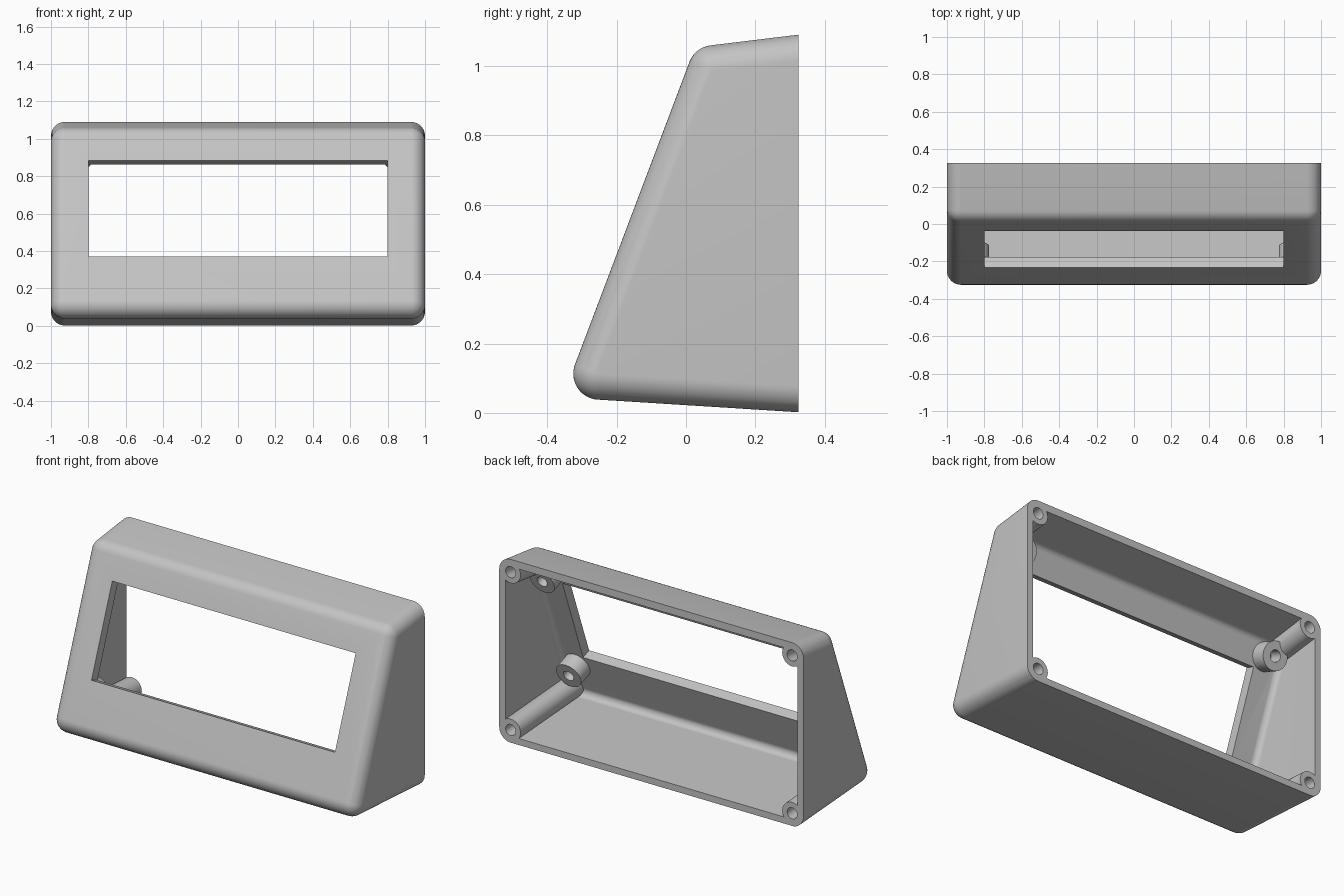
import bpy, bmesh
from math import radians
from mathutils import Matrix, Vector

cube = bpy.data.objects.get("Cube")
if cube:
    bpy.data.objects.remove(cube, do_unlink=True)

grey = bpy.data.materials.new("grey plastic")
grey.use_nodes = True
grey.diffuse_color = (0.55, 0.55, 0.55, 1)
grey.node_tree.nodes["Principled BSDF"].inputs["Base Color"].default_value = (0.55, 0.55, 0.55, 1)

SIDE = 0.925                              # x of the rounded edges' axes
BACK = 0.325                              # plane of the open back
R, WALL, FRONT_WALL = 0.075, 0.04, 0.06
# Axes of the rounded edges in (y, z): front end, then a point behind the back
LOWER = (Vector((-0.25, 0.113)), Vector((0.45, 0.069)))
UPPER = (Vector((0.08, 0.985)), Vector((0.45, 1.03)))
# Sloped front frame: x across, y into the case, z up the slope
PANEL = Matrix.Translation((0, -0.135, 0.6275)) @ Matrix.Rotation(radians(-20.8), 4, 'X')


def finish(bm, name):
    bmesh.ops.recalc_face_normals(bm, faces=bm.faces)
    mesh = bpy.data.meshes.new(name)
    bm.to_mesh(mesh)
    bm.free()
    mesh.materials.append(grey)
    ob = bpy.data.objects.new(name, mesh)
    bpy.context.collection.objects.link(ob)
    return ob


def rounded_block(name, radius, inset):
    """Convex hull of spheres on the edge axes, the front ones moved inwards."""
    bm = bmesh.new()
    shift = PANEL.to_3x3() @ Vector((0, inset, 0))
    for front, back in (LOWER, UPPER):
        for x in (-SIDE, SIDE):
            for spot in (Vector((x, *front)) + shift, Vector((x, *back))):
                bmesh.ops.create_uvsphere(bm, u_segments=40, v_segments=24, radius=radius,
                                          matrix=Matrix.Translation(spot))
    # Keep only the points, then wrap them
    bmesh.ops.delete(bm, geom=bm.edges[:], context='EDGES_FACES')
    bmesh.ops.convex_hull(bm, input=bm.verts[:])
    bmesh.ops.delete(bm, geom=[v for v in bm.verts if not v.link_faces], context='VERTS')
    bmesh.ops.dissolve_limit(bm, angle_limit=radians(0.5), verts=bm.verts[:], edges=bm.edges[:])
    return finish(bm, name)


def box(name, size, matrix):
    bm = bmesh.new()
    bmesh.ops.create_cube(bm, size=1, matrix=matrix @ Matrix.Diagonal((*size, 1)))
    return finish(bm, name)


def rod(name, start, end, radius):
    bm = bmesh.new()
    axis = end - start
    turn = axis.to_track_quat('Z', 'Y').to_matrix().to_4x4()
    bmesh.ops.create_cone(bm, cap_ends=True, segments=32, radius1=radius, radius2=radius,
                          depth=axis.length, matrix=Matrix.Translation((start + end) / 2) @ turn)
    return finish(bm, name)


def combine(body, tool, operation):
    mod = body.modifiers.new("combine", 'BOOLEAN')
    mod.operation = operation
    mod.solver = 'EXACT'
    mod.object = tool
    bpy.context.view_layer.objects.active = body
    bpy.ops.object.modifier_apply(modifier=mod.name)
    bpy.data.objects.remove(tool, do_unlink=True)


# Hollow wedge case with a window through the sloped front
case = rounded_block("sloped_case", R, 0)
combine(case, rounded_block("cavity", R - WALL, FRONT_WALL - WALL), 'DIFFERENCE')
combine(case, box("window", (1.6, 0.3, 0.55), PANEL), 'DIFFERENCE')

holes = []
for x in (-1, 1):
    # Corner screw posts running along the rounded edges
    for front, back in (LOWER, UPPER):
        a, b = Vector((x * SIDE, *front)), Vector((x * SIDE, *back))
        along = (b - a).normalized()
        combine(case, rod("corner_post", a - along * 0.02, b, 0.065), 'UNION')
        holes.append((b - along * 0.28, b + along * 0.2, 0.033))
    # Short bosses behind the front, above and below the window
    for up in (-0.35, 0.35):
        spot = lambda depth: PANEL @ Vector((x * 0.855, depth, up))
        combine(case, rod("screen_boss", spot(0.03), spot(0.15), 0.08), 'UNION')
        holes.append((spot(0.07), spot(0.2), 0.033))

# Screw holes, then the flat open back
for start, end, radius in holes:
    combine(case, rod("screw_hole", start, end, radius), 'DIFFERENCE')
combine(case, box("back_cut", (3, 1, 3), Matrix.Translation((0, BACK + 0.5, 0.5))), 'DIFFERENCE')

bpy.ops.object.select_all(action='DESELECT')
case.select_set(True)
bpy.context.view_layer.objects.active = case
bpy.ops.object.shade_smooth_by_angle(angle=radians(30))
